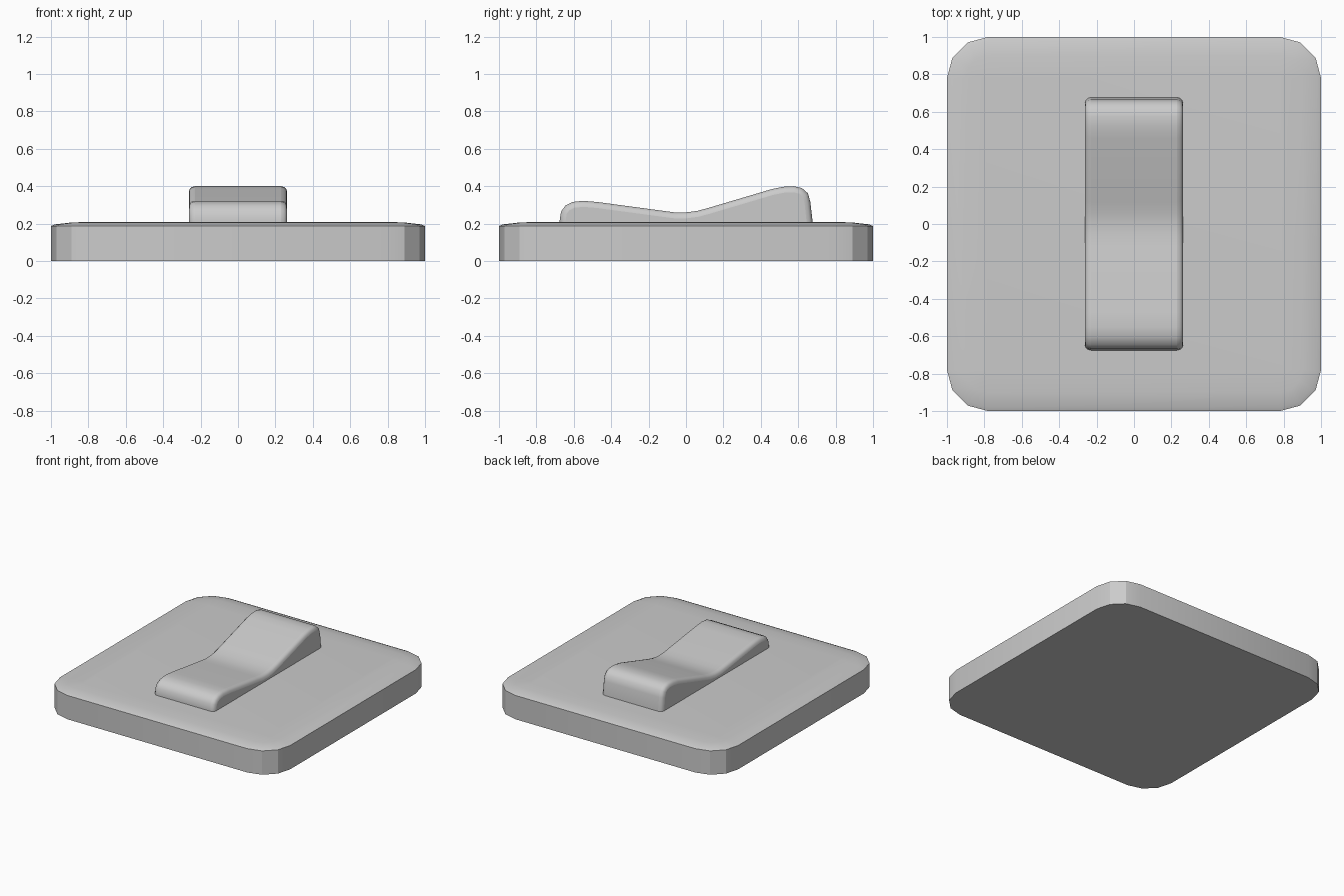
import bpy, bmesh, math

if "Cube" in bpy.data.objects:
    bpy.data.objects.remove(bpy.data.objects["Cube"])


def link_mesh(name, bm):
    bmesh.ops.recalc_face_normals(bm, faces=bm.faces[:])
    mesh = bpy.data.meshes.new(name)
    bm.to_mesh(mesh)
    bm.free()
    obj = bpy.data.objects.new(name, mesh)
    bpy.context.collection.objects.link(obj)
    return obj


def smooth(obj, degrees):
    bpy.ops.object.select_all(action='DESELECT')
    obj.select_set(True)
    bpy.context.view_layer.objects.active = obj
    bpy.ops.object.shade_smooth_by_angle(angle=math.radians(degrees))


def rounded_square(half, radius, segments=3):
    c = half - radius
    pts = []
    for k, (sx, sy) in enumerate([(1, 1), (-1, 1), (-1, -1), (1, -1)]):
        for i in range(segments + 1):
            a = math.pi / 2 * (k + i / segments)
            pts.append((sx * c + radius * math.cos(a), sy * c + radius * math.sin(a)))
    return pts


# Wall plate: straight sides and a softly crowned top, as stacked rings (inset, z)
bm = bmesh.new()
rings = []
for inset, z in [(0, 0), (0, 0.187), (0.022, 0.196), (0.1, 0.205), (0.2, 0.21)]:
    rings.append([bm.verts.new((x, y, z)) for x, y in rounded_square(1 - inset, 0.22 - inset)])
n = len(rings[0])
for low, high in zip(rings, rings[1:]):
    for i in range(n):
        j = (i + 1) % n
        bm.faces.new((low[i], low[j], high[j], high[i]))
bm.faces.new(rings[0])
bm.faces.new(rings[-1])
plate = link_mesh("wall_plate", bm)
smooth(plate, 28)

# Rocker: side profile (y, z) extruded across x, with rounded side rims
profile = [(-0.675, 0.16), (-0.675, 0.22), (-0.668, 0.264), (-0.645, 0.297),
           (-0.605, 0.316), (-0.55, 0.322), (-0.47, 0.315), (-0.12, 0.268),
           (-0.06, 0.26), (0.0, 0.26), (0.06, 0.268), (0.12, 0.284),
           (0.46, 0.385), (0.52, 0.397), (0.575, 0.4), (0.62, 0.39),
           (0.652, 0.362), (0.665, 0.315), (0.678, 0.2), (0.678, 0.16)]
half_width = 0.263
bm = bmesh.new()
left = bm.faces.new([bm.verts.new((-half_width, y, z)) for y, z in profile])
extruded = bmesh.ops.extrude_face_region(bm, geom=[left], use_keep_orig=True)
moved = [v for v in extruded["geom"] if isinstance(v, bmesh.types.BMVert)]
bmesh.ops.translate(bm, verts=moved, vec=(2 * half_width, 0, 0))
rocker = link_mesh("rocker_switch", bm)
bevel = rocker.modifiers.new("rounded_rims", 'BEVEL')
bevel.width = 0.032
bevel.segments = 3
bevel.limit_method = 'ANGLE'
bevel.angle_limit = math.radians(60)
bevel.use_clamp_overlap = False
smooth(rocker, 35)
